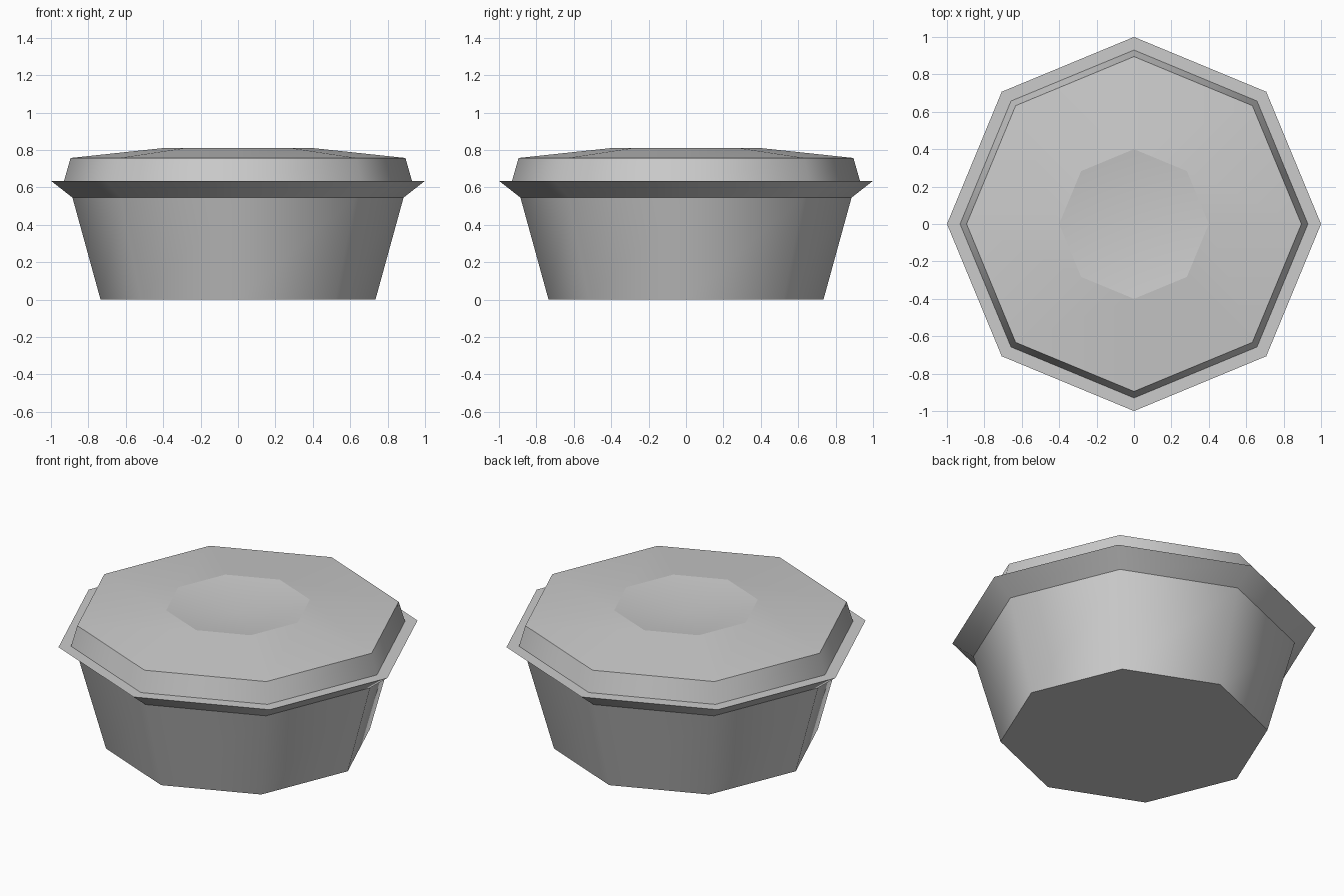
import bpy, bmesh, math

if "Cube" in bpy.data.objects:
    bpy.data.objects.remove(bpy.data.objects["Cube"], do_unlink=True)

SIDES = 8
COLOR = (0.6, 0.6, 0.6, 1)
grey = bpy.data.materials.new("plain grey")
grey.use_nodes = True
grey.diffuse_color = COLOR
grey.node_tree.nodes["Principled BSDF"].inputs["Base Color"].default_value = COLOR


def lathe(name, profile):
    """Spin (radius, height) points into an eight-sided part with smooth walls."""
    bm = bmesh.new()
    rings = []
    for r, z in profile:
        if r == 0:
            rings.append([bm.verts.new((0, 0, z))] * SIDES)
        else:
            angles = [math.tau * i / SIDES for i in range(SIDES)]
            rings.append([bm.verts.new((r * math.cos(a), r * math.sin(a), z)) for a in angles])
    for low, high in zip(rings, rings[1:]):
        for i in range(SIDES):
            j = (i + 1) % SIDES
            corners = dict.fromkeys((low[i], low[j], high[j], high[i]))
            bm.faces.new(list(corners))
    mesh = bpy.data.meshes.new(name)
    bm.to_mesh(mesh)
    bm.free()
    mesh.materials.append(grey)
    obj = bpy.data.objects.new(name, mesh)
    bpy.context.collection.objects.link(obj)
    # Walls stay smooth around the octagon, rims between bands stay crisp
    mesh.shade_smooth()
    for edge in mesh.edges:
        a, b = (mesh.vertices[v].co for v in edge.vertices)
        edge.use_edge_sharp = abs(a.z - b.z) < 1e-5
    return obj


# Tapered bowl with its flat base
lathe("bowl", [(0, 0), (0.735, 0), (0.885, 0.545)])
# Flared lip around the bowl
lathe("rim", [(0.885, 0.545), (1, 0.635), (0.93, 0.635)])
# Lid with a gently sloped top
lathe("lid", [(0.93, 0.635), (0.895, 0.757), (0.4, 0.81)])
# Shallow dish sunk into the lid
lathe("lid_dish", [(0.4, 0.81), (0, 0.76)])
